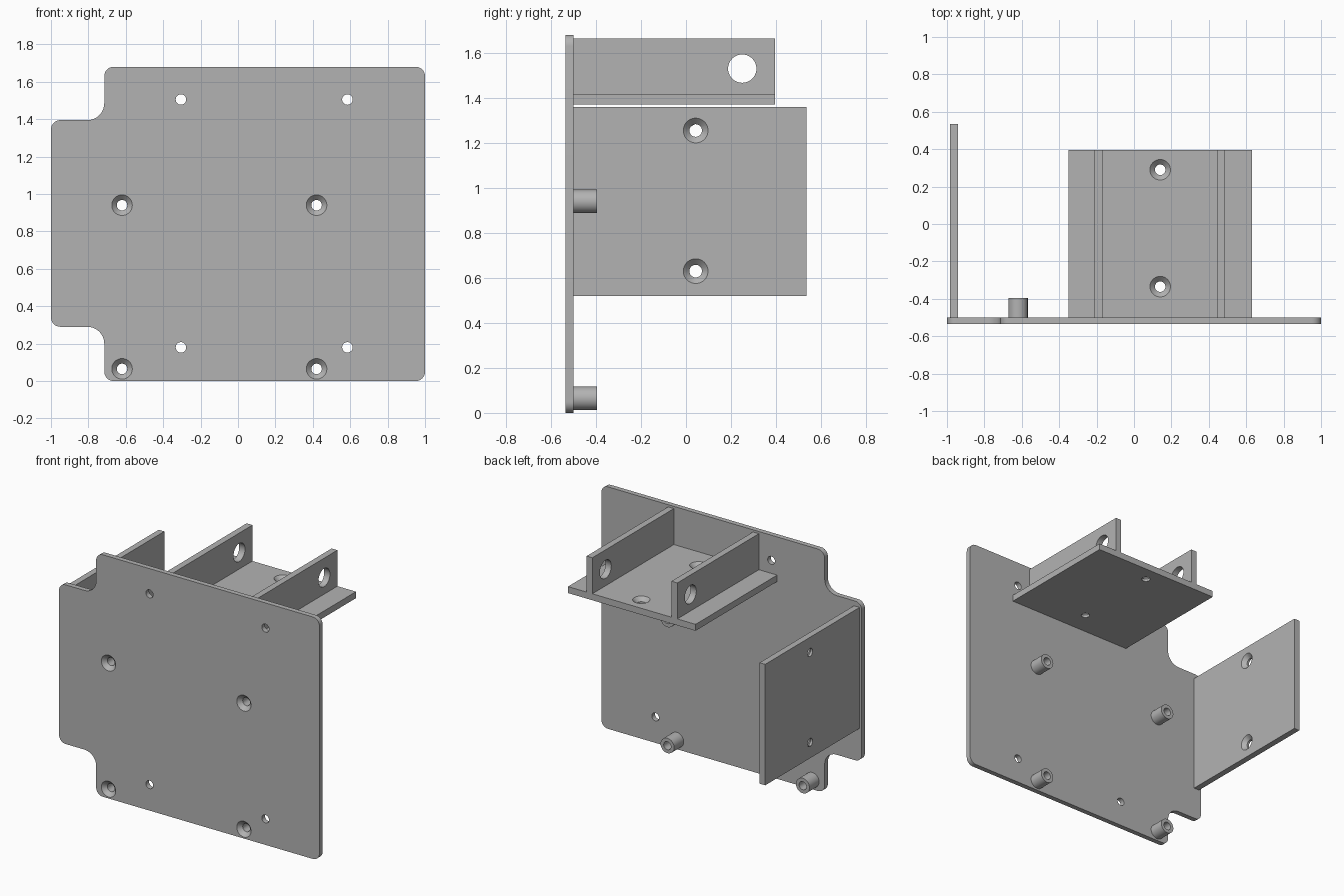
import bpy, bmesh
from math import sin, cos, pi
from mathutils import Vector, Matrix

cube = bpy.data.objects.get("Cube")
if cube:
    bpy.data.objects.remove(cube, do_unlink=True)

grey = bpy.data.materials.new("light grey plastic")
grey.use_nodes = True
grey.diffuse_color = (0.45, 0.45, 0.45, 1)
grey.node_tree.nodes["Principled BSDF"].inputs["Base Color"].default_value = (0.45, 0.45, 0.45, 1)

FRONT, BACK = -0.535, -0.5      # faces of the base plate
HOLE, SINK = 0.028, 0.055       # screw hole and countersink radii


def add_object(name, bm):
    bmesh.ops.recalc_face_normals(bm, faces=bm.faces)
    mesh = bpy.data.meshes.new(name)
    bm.to_mesh(mesh)
    bm.free()
    obj = bpy.data.objects.new(name, mesh)
    bpy.context.collection.objects.link(obj)
    mesh.materials.append(grey)
    return obj


def prism(name, outline, y0, y1):
    """Extrude an x-z outline along y."""
    bm = bmesh.new()
    face = bm.faces.new([bm.verts.new((x, y0, z)) for x, z in outline])
    new = bmesh.ops.extrude_face_region(bm, geom=[face])["geom"]
    verts = [v for v in new if isinstance(v, bmesh.types.BMVert)]
    bmesh.ops.translate(bm, verts=verts, vec=(0, y1 - y0, 0))
    return add_object(name, bm)


def cone(name, start, end, r0, r1):
    """Cylinder or cone between two points."""
    a, b = Vector(start), Vector(end)
    turn = (b - a).to_track_quat("Z", "Y").to_matrix().to_4x4()
    bm = bmesh.new()
    bmesh.ops.create_cone(bm, cap_ends=True, segments=40, radius1=r0, radius2=r1,
                          depth=(b - a).length,
                          matrix=Matrix.Translation((a + b) / 2) @ turn)
    return add_object(name, bm)


def drill(obj, start, end, r0, r1=None):
    """Cut a round or tapered hole, then discard the cutter."""
    cutter = cone("hole_cutter", start, end, r0, r0 if r1 is None else r1)
    cutter.hide_render = True
    mod = obj.modifiers.new("hole", "BOOLEAN")
    mod.operation, mod.solver, mod.object = "DIFFERENCE", "EXACT", cutter
    select(obj)
    bpy.ops.object.modifier_apply(modifier=mod.name)
    bpy.data.objects.remove(cutter, do_unlink=True)


def countersunk(obj, face, direction, length):
    """Screw hole with a tapered mouth at the given face point."""
    p, d = Vector(face), Vector(direction)
    drill(obj, p - d * 0.02, p + d * length, HOLE)
    slope = SINK - HOLE
    drill(obj, p - d * 0.005, p + d * slope, SINK + 0.005, HOLE)


def select(obj):
    bpy.ops.object.select_all(action="DESELECT")
    obj.select_set(True)
    bpy.context.view_layer.objects.active = obj


def rounded(corners, steps=8):
    """Round each (x, z, radius) corner of an outline."""
    points = []
    for i, (x, z, r) in enumerate(corners):
        p = Vector((x, z))
        u = (Vector(corners[i - 1][:2]) - p).normalized()
        v = (Vector(corners[(i + 1) % len(corners)][:2]) - p).normalized()
        for k in range(steps + 1):
            t = k / steps * pi / 2
            points.append(p + u * r * (1 - sin(t)) + v * r * (1 - cos(t)))
    return points


# Base plate with two notched corners
R, FILLET = 0.05, 0.09
plate = prism("base_plate", rounded([
    (1, 0, R), (1, 1.68, R), (-0.715, 1.68, R), (-0.715, 1.395, FILLET),
    (-1, 1.395, R), (-1, 0.29, R), (-0.715, 0.29, FILLET), (-0.715, 0, R)]), FRONT, BACK)
parts = [plate]
for x in (-0.305, 0.585):
    for z in (0.18, 1.505):
        drill(plate, (x, FRONT - 0.1, z), (x, BACK + 0.1, z), HOLE)

# Standoffs behind the countersunk plate holes
for x, side in ((-0.62, "right"), (0.42, "left")):
    for z, level in ((0.065, "lower"), (0.94, "upper")):
        countersunk(plate, (x, FRONT, z), (0, 1, 0), 0.1)
        post = cone(f"standoff_{level}_{side}", (x, BACK, z), (x, -0.395, z), 0.052, 0.052)
        drill(post, (x, BACK - 0.05, z), (x, -0.35, z), HOLE)
        parts.append(post)

# Upright side panel
panel = prism("side_panel", [(-0.983, 0.52), (-0.94, 0.52), (-0.94, 1.36), (-0.983, 1.36)],
              BACK, 0.535)
for z in (0.63, 1.255):
    countersunk(panel, (-0.94, 0.043, z), (-1, 0, 0), 0.1)
parts.append(panel)

# Shelf with two upright walls, as one profile
low, mid, top = 1.37, 1.415, 1.665
shelf = prism("walled_shelf", [
    (-0.35, low), (0.63, low), (0.63, mid), (0.487, mid), (0.487, top), (0.443, top),
    (0.443, mid), (-0.165, mid), (-0.165, top), (-0.21, top), (-0.21, mid), (-0.35, mid)],
    BACK, 0.395)
for y in (-0.335, 0.29):
    countersunk(shelf, (0.14, y, mid), (0, 0, -1), 0.1)
drill(shelf, (-0.4, 0.25, 1.53), (0.7, 0.25, 1.53), 0.063)
parts.append(shelf)

for part in parts:
    select(part)
    bpy.ops.object.shade_smooth_by_angle()
